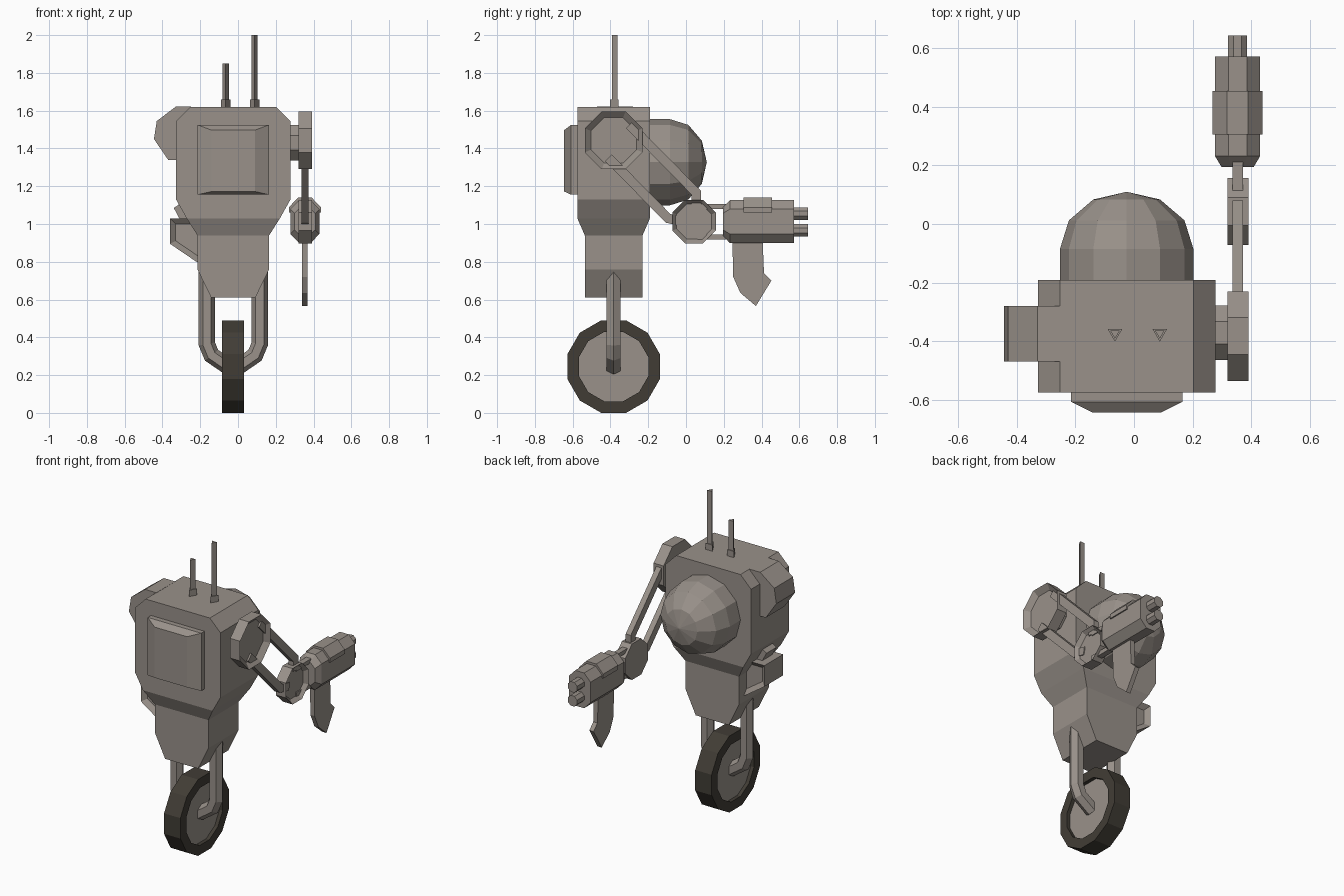
import bpy, bmesh, math
from mathutils import Vector

if "Cube" in bpy.data.objects:
    bpy.data.objects.remove(bpy.data.objects["Cube"])


def material(name, rgb):
    m = bpy.data.materials.new(name)
    m.diffuse_color = (*rgb, 1)
    m.use_nodes = True
    m.node_tree.nodes["Principled BSDF"].inputs["Base Color"].default_value = m.diffuse_color
    return m


GREY = material("warm grey metal", (0.32, 0.285, 0.255))
RUBBER = material("dark rubber", (0.053, 0.046, 0.036))
CX, CY = -0.025, -0.383          # body axis
AX = 0.354                       # arm centre plane


def loft(name, rings, mat=GREY, closed=False, recess=None):
    """Skin rings of points. recess = (axis, signs, thickness, depth) sinks flat end faces."""
    bm = bmesh.new()
    vs = [[bm.verts.new(p) for p in r] for r in rings]
    n = len(rings[0])
    for i in range(len(rings) - (0 if closed else 1)):
        a, b = vs[i], vs[(i + 1) % len(rings)]
        for k in range(n):
            j = (k + 1) % n
            bm.faces.new((a[k], a[j], b[j], b[k]))
    if not closed:
        bm.faces.new(vs[0])
        bm.faces.new(vs[-1])
    bmesh.ops.remove_doubles(bm, verts=bm.verts, dist=1e-5)
    bmesh.ops.recalc_face_normals(bm, faces=bm.faces)
    if recess:
        axis, signs, thick, depth = recess
        bm.normal_update()
        picked = [f for f in bm.faces if any(f.normal[axis] * s > 0.95 for s in signs)]
        bmesh.ops.inset_individual(bm, faces=picked, thickness=thick, use_even_offset=True)
        for f in picked:
            nrm = f.normal.copy()
            for v in f.verts:
                v.co -= nrm * depth
    me = bpy.data.meshes.new(name)
    bm.to_mesh(me)
    bm.free()
    me.materials.append(mat)
    ob = bpy.data.objects.new(name, me)
    bpy.context.collection.objects.link(ob)
    return ob


def place(axis, u, v, w):
    """Point with w along axis and (u, v) on the other two axes in order."""
    p = [u, v]
    p.insert(axis, w)
    return Vector(p)


def prism(name, axis, pts, lo, hi, **kw):
    return loft(name, [[place(axis, u, v, w) for u, v in pts] for w in (lo, hi)], **kw)


def rect(u0, u1, v0, v1):
    return [(u0, v0), (u1, v0), (u1, v1), (u0, v1)]


def ngon(n, r, cu=0, cv=0, turn=0.5):
    """Regular polygon; turn 0.5 gives flat sides, r is then the apothem for even n."""
    if turn == 0.5:
        r /= math.cos(math.pi / n)
    return [(cu + r * math.cos(2 * math.pi * (k + turn) / n),
             cv + r * math.sin(2 * math.pi * (k + turn) / n)) for k in range(n)]


def sweep(name, path, side, section):
    """Mitred bar along a planar path; side is the plane normal."""
    path, side, rings = [Vector(p) for p in path], Vector(side), []
    for i, p in enumerate(path):
        t0 = (p - path[i - 1]).normalized() if i else (path[1] - p).normalized()
        t1 = (path[i + 1] - p).normalized() if i < len(path) - 1 else t0
        nrm = side.cross((t0 + t1).normalized())
        k = 1 / max(0.5, (t0 + t1).normalized().dot(t0))
        rings.append([p + nrm * (a * k) + side * b for a, b in section])
    return loft(name, rings)


# Body: stacked rectangles (z, half width, half depth)
loft("body", [[Vector((CX + sx * w, CY + sy * d, z)) for sx, sy in ((-1, -1), (1, -1), (1, 1), (-1, 1))]
              for z, w, d in ((1.62, .228, .192), (1.545, .303, .192), (1.13, .303, .192),
                              (1.03, .247, .192), (.94, .19, .153), (.76, .19, .153), (.61, .117, .153))])

# Front hatch with bevelled face
loft("front_hatch", [[Vector((CX + u, y, v)) for u, v in rect(-w, w, z0, z1)]
                     for y, w, z0, z1 in ((-.56, .19, 1.155, 1.525), (-.608, .19, 1.155, 1.525),
                                          (-.645, .115, 1.172, 1.497))])

# Rear dome
rings = [[Vector((CX + u, -.22, 1.327 + v)) for u, v in ngon(12, .228, turn=0)]]
for a in (0, 30, 60, 90):
    r = max(.228 * math.cos(math.radians(a)), 1e-4)
    y = -.085 + .195 * math.sin(math.radians(a))
    rings.append([Vector((CX + u, y, 1.327 + v)) for u, v in ngon(12, r, turn=0)])
loft("rear_dome", rings)

# Left shoulder pad
prism("left_shoulder_pad", 1, [(-.25, 1.621), (-.33, 1.621), (-.43, 1.545), (-.445, 1.45),
                               (-.37, 1.34), (-.25, 1.34)], -.47, -.28)

# Left side box with sunken ends, and its small tab
prism("side_box", 1, [(-.18, 1.03), (-.36, 1.03), (-.36, .895), (-.22, .8), (-.18, .8)],
      -.47, -.28, recess=(1, (1, -1), .03, .025))
prism("side_box_tab", 1, [(-.34, 1.085), (-.312, 1.103), (-.25, 1.01), (-.30, 1.01)], -.43, -.33)

# Antennas
for label, x, top in (("short", -.065, 1.85), ("tall", .088, 2.0)):
    prism(label + "_antenna_base", 2, ngon(3, .029, x, -.373, turn=.25), 1.6, 1.66)
    prism(label + "_antenna", 2, ngon(3, .019, x, -.373, turn=.25), 1.64, top)

# Wheel: tyre ring and hub
loft("tyre", [[Vector((CX - .002 + x, CY + u, .245 + v)) for u, v in ngon(12, r)]
              for r, x in ((.245, -.058), (.245, .058), (.184, .058), (.184, -.058))], RUBBER, closed=True)
prism("wheel_hub", 0, ngon(12, .187, CY, .245), CX - .037, CX + .033)

# Fork legs
for label, s in (("left", -1), ("right", 1)):
    sweep(label + "_fork", [(CX + s * d, CY, z) for d, z in ((.14, .78), (.14, .365), (.115, .305), (.02, .24))],
          (0, 1, 0), ngon(6, .043, turn=0))

# Right arm: shoulder, elbow and two linking bars
prism("shoulder_axle", 0, ngon(8, .093, -.372, 1.43), .2, .33)
prism("shoulder_disc", 0, ngon(8, .153, CY, 1.443), .32, .391, recess=(0, (1,), .033, .03))
prism("elbow_disc", 0, ngon(8, .115, .043, 1.013), .32, .391, recess=(0, (1,), .022, .025))
bar = rect(-.025, .025, -.018, .018)
sweep("upper_arm_bar", [(AX, -.30, 1.525), (AX, .055, 1.165), (AX, .055, 1.09)], (1, 0, 0), bar)
sweep("lower_arm_bar", [(AX, -.41, 1.35), (AX, -.095, 1.03), (AX, -.01, 1.01)], (1, 0, 0), bar)
for label, z0, z1 in (("upper", 1.08, 1.105), ("lower", .918, .945)):
    prism(label + "_wrist_bar", 1, rect(AX - .018, AX + .018, z0, z1), .06, .25)


# Blaster body: stretched octagon
def octo(w, h):
    return [(AX + sx * a * w, 1.013 + sz * b * h) for sx, sz, a, b in
            ((1, 1, 1, .58), (1, 1, .41, 1), (-1, 1, .41, 1), (-1, 1, 1, .58),
             (-1, -1, 1, .58), (-1, -1, .41, 1), (1, -1, .41, 1), (1, -1, 1, .58))]


loft("blaster", [[Vector((u, y, v)) for u, v in octo(w, h)]
                 for y, w, h in ((.195, .055, .075), (.232, .077, .113), (.572, .077, .113))])
prism("blaster_saddle", 1, [(AX + u, z) for u, z in ((.085, 1.06), (.085, 1.088), (.036, 1.14),
                                                     (-.036, 1.14), (-.085, 1.088), (-.085, 1.06))], .305, .455)
for label, z in (("upper", 1.055), ("lower", .966)):
    prism(label + "_barrel", 1, ngon(8, .033, AX, z), .55, .645)

# Curved blade below the blaster
prism("blade", 0, [(.245, .93), (.25, .72), (.288, .635), (.37, .566), (.452, .70), (.413, .74), (.405, .93)],
      AX - .015, AX + .015)
